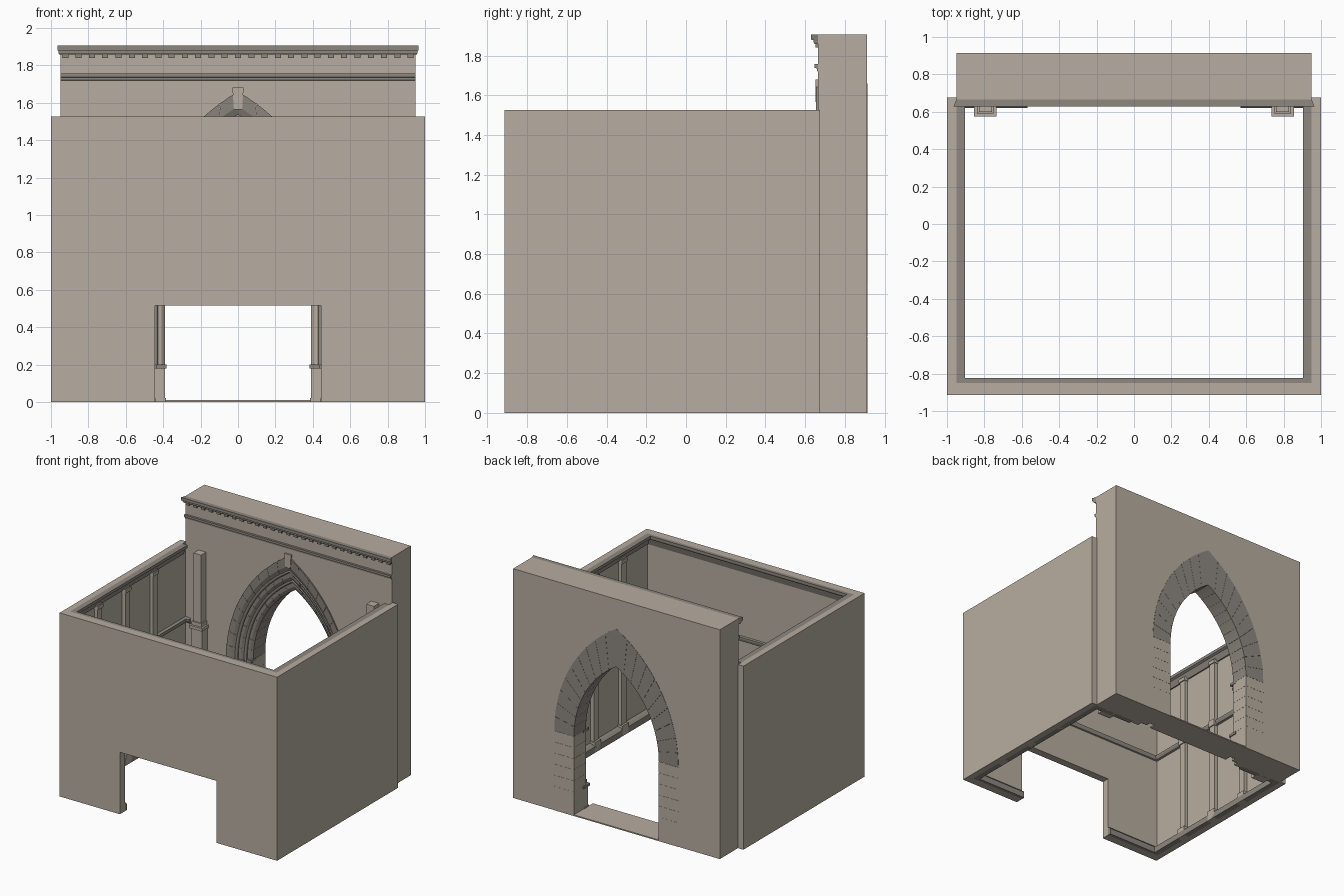
import bpy, bmesh, math

if "Cube" in bpy.data.objects:
    bpy.data.objects.remove(bpy.data.objects["Cube"])

def material(name, c):
    m = bpy.data.materials.new(name)
    m.diffuse_color = (*c, 1)
    m.use_nodes = True
    m.node_tree.nodes["Principled BSDF"].inputs["Base Color"].default_value = m.diffuse_color
    return m

STONE = material("wall_stone", (0.476, 0.418, 0.354))
TRIM = material("trim_stone", (0.27, 0.245, 0.215))

def finish(name, bm, mat=STONE):
    bmesh.ops.recalc_face_normals(bm, faces=bm.faces)
    me = bpy.data.meshes.new(name)
    bm.to_mesh(me)
    bm.free()
    me.materials.append(mat)
    ob = bpy.data.objects.new(name, me)
    bpy.context.collection.objects.link(ob)
    return ob

def loft(bm, rings):
    """Skin equal-length closed sections and cap both ends."""
    vs = [[bm.verts.new(p) for p in r] for r in rings]
    n = len(vs[0])
    for a, b in zip(vs, vs[1:]):
        for i in range(n):
            bm.faces.new((a[i], a[(i + 1) % n], b[(i + 1) % n], b[i]))
    bm.faces.new(vs[0])
    bm.faces.new(vs[-1])

def box(bm, x0, x1, y0, y1, z0, z1):
    loft(bm, [[(x0, y0, z), (x1, y0, z), (x1, y1, z), (x0, y1, z)] for z in (z0, z1)])

def box2(bm, x0, x1, *r):
    box(bm, x0, x1, *r)
    box(bm, -x1, -x0, *r)

def prism(bm, pts, y0, y1):
    loft(bm, [[(x, y, z) for x, z in pts] for y in (y0, y1)])

def moulding(name, path, profile, mirror=True):
    """Sweep an (offset, z) profile along (x, y, dx, dy) stations."""
    bm = bmesh.new()
    for s in ((1, -1) if mirror else (1,)):
        loft(bm, [[(s * (x + dx * o), y + dy * o, z) for o, z in profile] for x, y, dx, dy in path])
    return finish(name, bm, TRIM)

SPRING, RATIO = 0.66, 1.754
BACK, FACE, IN = 0.915, 0.665, 0.95

def arc(h, t):
    """Point on the right half of a pointed arch of half width h, t from 0 to 1."""
    r = h * RATIO
    d = (r * r - h * h) / (2 * h)
    a = t * math.acos(d / (h + d))
    return (h + d) * math.cos(a) - d, SPRING + (h + d) * math.sin(a)

# Room walls
bm = bmesh.new()
box2(bm, IN, 1, -0.915, 0.675, 0, 1.525)
prism(bm, [(-IN, 0), (-0.445, 0), (-0.445, 0.515), (0.445, 0.515), (0.445, 0),
           (IN, 0), (IN, 1.525), (-IN, 1.525)], -0.915, -0.85)
finish("room_walls", bm)

# Tall back wall with pointed opening
H = 0.57
right = [arc(H, i / 20) for i in range(21)]
outline = [(H, 0)] + right + [(-x, z) for x, z in right[-2::-1]] + [(-H, 0)]
bm = bmesh.new()
prism(bm, outline + [(-IN, 0), (-IN, 1.905), (IN, 1.905), (IN, 0)], FACE, BACK - .002)
finish("arched_back_wall", bm)

# Three stepped orders of voussoirs and jamb blocks
hws = [0.57, 0.50, 0.445, 0.39]
fronts = [0.655, 0.695, 0.735]
for k, yf in enumerate(fronts):
    ho, hi = hws[k], hws[k + 1]

    def block(bm, a, b, c, d):
        # a, b lower and upper outer corners; d, c lower and upper inner corners
        for s in (1, -1):
            loft(bm, [[(s * o[0], yf, o[1]),
                       (s * (o[0] * .35 + i[0] * .65), yf + .005, o[1] * .35 + i[1] * .65),
                       (s * i[0], yf + .022, i[1]), (s * i[0], BACK, i[1]),
                       (s * o[0], BACK, o[1])] for o, i in ((a, d), (b, c))])
    n, g = 10, 0.006
    bm = bmesh.new()
    for i in range(n):
        t0 = (i + g) / n
        t1 = 1 if i == n - 1 else (i + 1 - g) / n
        tm = (i + .5) / n
        block(bm, arc(ho, t0), arc(ho, tm), arc(hi, tm), arc(hi, t0))
        block(bm, arc(ho, tm), arc(ho, t1), arc(hi, t1), arc(hi, tm))
    finish("arch_order_%d" % (k + 1), bm, TRIM)
    bm = bmesh.new()
    for i in range(5):
        z0 = 0.2 + i * 0.092 + 0.0005
        z1 = z0 + 0.091
        block(bm, (ho, z0), (ho, z1), (hi, z1), (hi, z0))
    finish("jamb_order_%d" % (k + 1), bm)

# Roll mouldings following the steps down to the pedestals
for k in (1, 2):
    h, y = hws[k], fronts[k] - 0.008
    pts = [(h - .004, 0.2)] + [arc(h - .004, i / 18) for i in range(19)]
    pts += [(-x, z) for x, z in pts[-2::-1]]
    bm = bmesh.new()
    rings = []
    for i, (x, z) in enumerate(pts):
        p, q = pts[max(i - 1, 0)], pts[min(i + 1, len(pts) - 1)]
        tx, tz = q[0] - p[0], q[1] - p[1]
        l = math.hypot(tx, tz)
        rings.append([(x + .014 * math.cos(a) * tz / l, y + .014 * math.sin(a),
                       z - .014 * math.cos(a) * tx / l)
                      for a in [j * math.pi / 4 for j in range(8)]])
    loft(bm, rings)
    ob = finish("arch_roll_%d" % k, bm, TRIM)
    for f in ob.data.polygons:
        f.use_smooth = len(f.vertices) == 4

# Keystone
bm = bmesh.new()
prism(bm, [(-.022, 1.565), (.022, 1.565), (.03, 1.68), (-.03, 1.68)], 0.653, 0.69)
finish("keystone", bm)

# Jamb pedestals, their caps, and small imposts
ped, cap, imp = bmesh.new(), bmesh.new(), bmesh.new()
for k, yf in enumerate(fronts):
    box2(ped, hws[k + 1], hws[k], yf - .008, BACK, 0, 0.2)
    box2(ped, hws[k + 1] - .004, hws[k], yf - .014, yf + .05, 0, 0.02)
    box2(cap, hws[k + 1] - .008, hws[k], yf - .02, yf + .06, 0.18, 0.201)
    box2(imp, hws[k + 1] - .004, hws[k], yf - .012, yf + .06, 0.645, 0.665)
finish("jamb_pedestals", ped)
finish("jamb_pedestal_caps", cap, TRIM)
finish("jamb_imposts", imp, TRIM)

# Threshold
bm = bmesh.new()
box(bm, -0.39, 0.39, FACE, BACK, 0, 0.01)
finish("threshold", bm)

# Back wall cornice, string course and dentils
moulding("back_wall_cornice", [(-.95, FACE, -.4, -1), (.95, FACE, .4, -1)],
         [(0, 1.905), (.036, 1.905), (.036, 1.88), (.022, 1.878), (.022, 1.866), (.016, 1.857), (0, 1.857)], False)
moulding("string_course", [(-.95, FACE, 0, -1), (.95, FACE, 0, -1)],
         [(0, 1.757), (.018, 1.757), (.018, 1.738), (.006, 1.735), (.005, 1.722), (0, 1.72)], False)
bm = bmesh.new()
for i in range(27):
    x = -0.923 + i * 0.071
    box(bm, x - .016, x + .016, 0.652, FACE, 1.84, 1.858)
finish("dentils", bm, TRIM)

# Room cornice along the wall tops
moulding("room_cornice", [(0, -.85, 0, .6), (.95, -.85, -1, .6), (.95, 0.63, -1, 0)],
         [(0, 1.525), (.046, 1.525), (.046, 1.5), (.03, 1.49), (.02, 1.465), (.01, 1.44), (0, 1.44)])

# Skirting and chair rail
moulding("skirting", [(.445, -.85, 0, .6), (.95, -.85, -1, .6), (.95, FACE, -1, -1), (.57, FACE, 0, -1)],
         [(0, 0), (.045, 0), (.045, .05), (.025, .065), (0, .07)])
moulding("chair_rail", [(0, -.85, 0, .6), (.95, -.85, -1, .6), (.95, FACE, -1, -1), (.9, FACE, 0, -1)],
         [(0, .86), (.015, .865), (.024, .885), (.024, .9), (0, .905)])

# Side wall pilasters
bm = bmesh.new()
for y in (-0.5, -0.135, 0.23):
    box2(bm, .92, IN, y - .03, y + .03, 0, 1.465)
    box2(bm, .905, IN, y - .04, y + .04, 0, .085)
    box2(bm, .912, IN, y - .036, y + .036, .855, .91)
    box2(bm, .912, IN, y - .036, y + .036, 1.425, 1.455)
finish("side_pilasters", bm)

# Back wall pilasters on tall pedestals
bm = bmesh.new()
box2(bm, .76, .83, .6, FACE, .9, 1.49)
box2(bm, .745, .845, .59, FACE, 0, .87)
box2(bm, .735, .855, .575, FACE, .87, .895)
box2(bm, .75, .84, .592, FACE, .895, .925)
box2(bm, .735, .855, .575, FACE, 0, .09)
finish("back_pilasters", bm)
